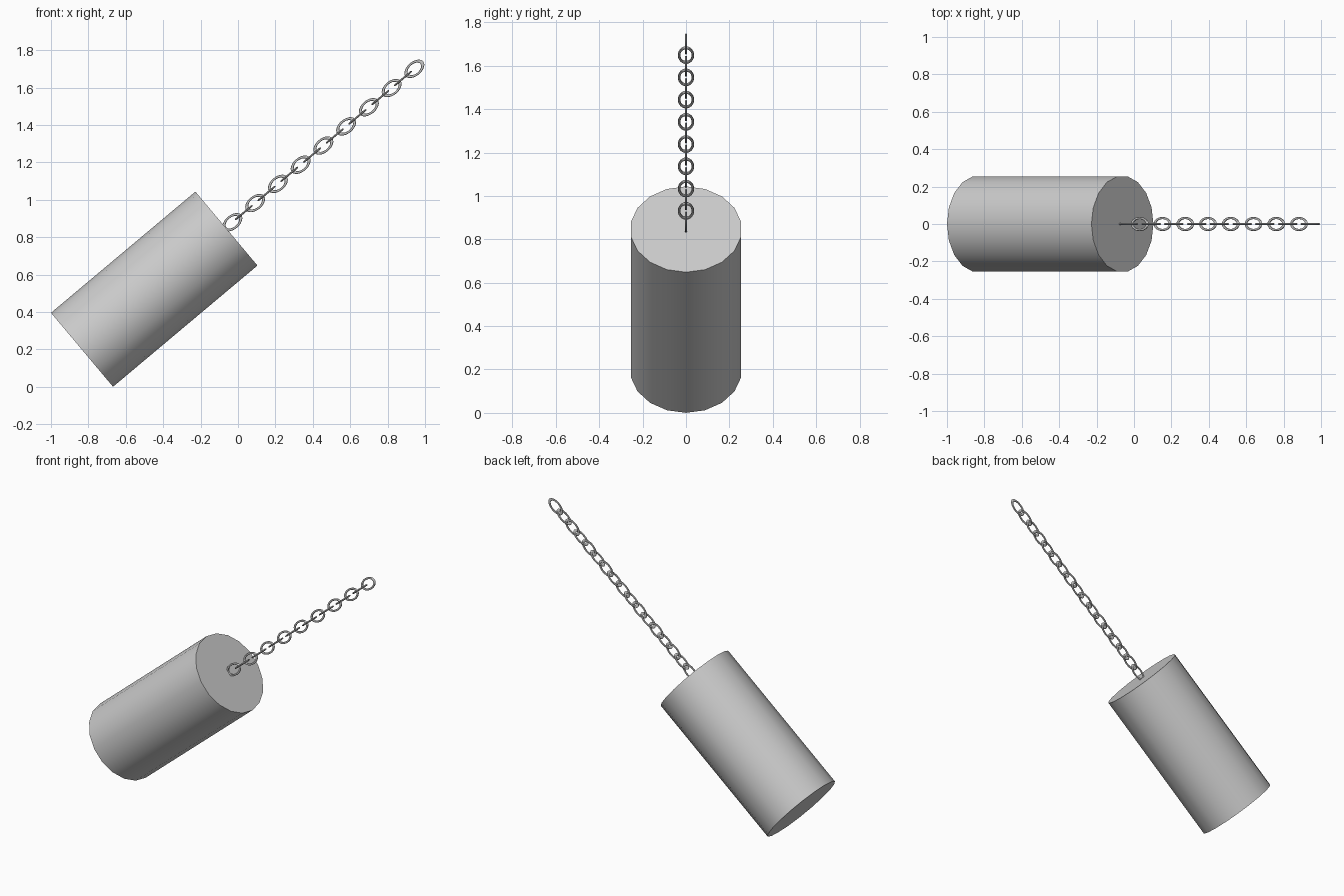
import bpy, math
from mathutils import Matrix, Vector

cube = bpy.data.objects.get("Cube")
if cube:
    bpy.data.objects.remove(cube)

TILT = math.radians(40)
AXIS = Vector((math.cos(TILT), 0, math.sin(TILT)))
# Local z points along the tilted axis, local y stays world y
FRAME = Matrix.Rotation(math.pi / 2 - TILT, 4, 'Y')

grey = bpy.data.materials.new("light_grey")
grey.use_nodes = True
colour = (0.6, 0.6, 0.6, 1)
grey.diffuse_color = colour
grey.node_tree.nodes["Principled BSDF"].inputs["Base Color"].default_value = colour


def finish(name, matrix):
    ob = bpy.context.object
    ob.name = name
    ob.matrix_world = matrix
    ob.data.materials.append(grey)
    bpy.ops.object.shade_smooth_by_angle(angle=math.radians(40))
    return ob


# Tilted cylinder with a corner pointing straight down
LENGTH, RADIUS = 1.008, 0.258
base = Vector((-0.834, 0, 0.198))
bpy.ops.mesh.primitive_cylinder_add(vertices=18, radius=RADIUS, depth=LENGTH)
finish("weight_cylinder", Matrix.Translation(base + AXIS * LENGTH / 2)
       @ FRAME @ Matrix.Rotation(math.pi / 2, 4, 'Z'))

# Chain of oval links, each turned a quarter from the one before
first, last, count = Vector((-0.03, 0, 0.88)), Vector((0.943, 0, 1.70)), 17
for i in range(count):
    bpy.ops.mesh.primitive_torus_add(major_radius=0.032, minor_radius=0.006,
                                     major_segments=24, minor_segments=8)
    link = bpy.context.object
    # Stand the ring upright along z and stretch it into an oval
    link.data.transform(Matrix.Diagonal((1, 0.85, 1.63, 1))
                        @ Matrix.Rotation(math.pi / 2, 4, 'X'))
    turn = Matrix.Rotation(math.pi / 2 * (i % 2), 4, 'Z')
    place = Matrix.Translation(first.lerp(last, i / (count - 1)))
    finish(f"chain_link_{i + 1}", place @ FRAME @ turn)
